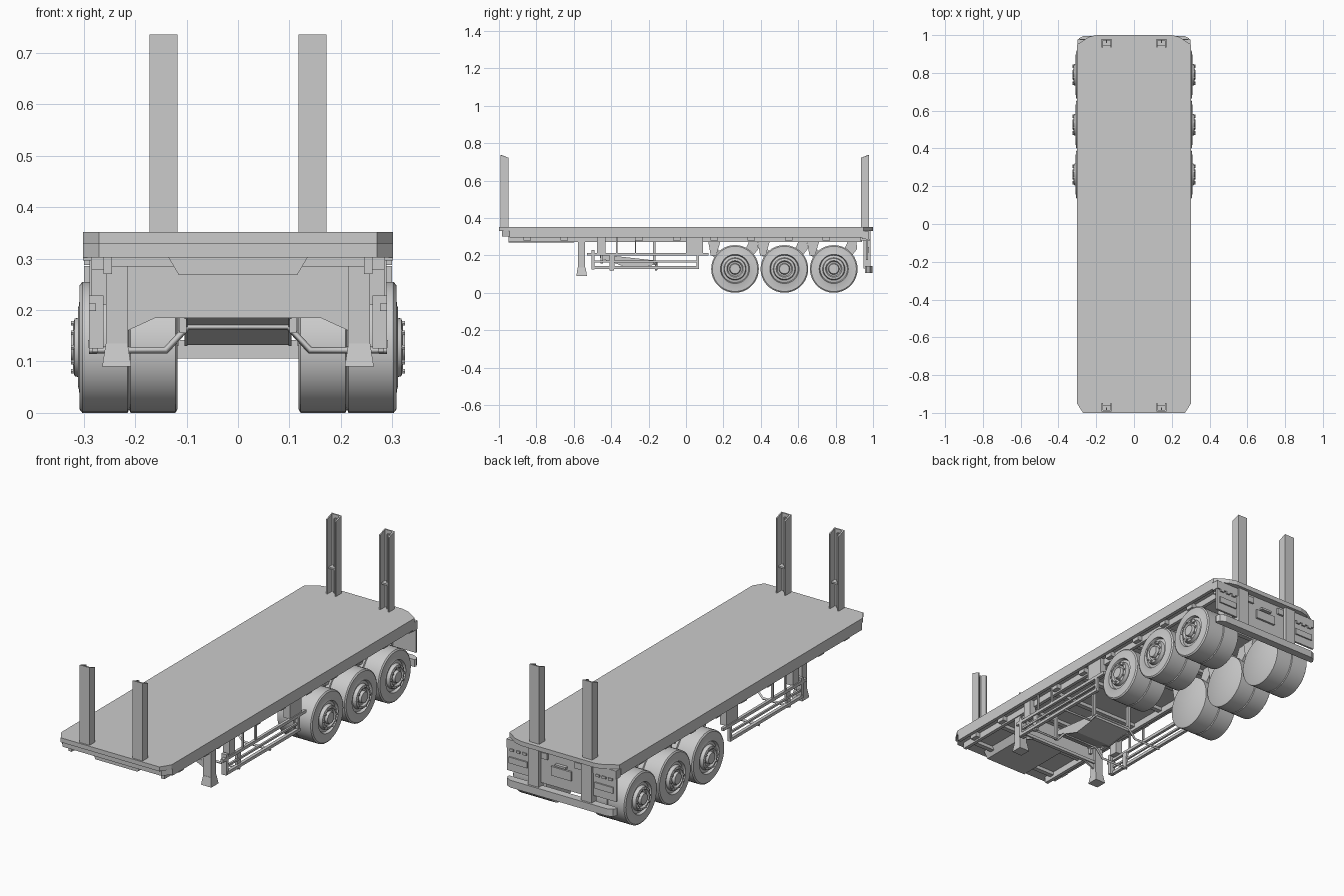
import bpy, bmesh, math
from mathutils import Vector, Matrix

if "Cube" in bpy.data.objects:
    bpy.data.objects.remove(bpy.data.objects["Cube"])


def finish(name, bm, smooth=False):
    bmesh.ops.recalc_face_normals(bm, faces=bm.faces[:])
    me = bpy.data.meshes.new(name)
    bm.to_mesh(me)
    bm.free()
    ob = bpy.data.objects.new(name, me)
    bpy.context.collection.objects.link(ob)
    if smooth:
        bpy.ops.object.select_all(action='DESELECT')
        ob.select_set(True)
        bpy.context.view_layer.objects.active = ob
        bpy.ops.object.shade_smooth_by_angle(angle=math.radians(35))
    return ob


def prism(name, pts, axis, a, b):
    """Extrude a 2D outline from a to b along an axis."""
    put = {'x': lambda p, t: (t, p[0], p[1]),
           'y': lambda p, t: (p[0], t, p[1]),
           'z': lambda p, t: (p[0], p[1], t)}[axis]
    bm = bmesh.new()
    lo = [bm.verts.new(put(p, a)) for p in pts]
    hi = [bm.verts.new(put(p, b)) for p in pts]
    bm.faces.new(lo)
    bm.faces.new(hi)
    for i in range(len(pts)):
        j = (i + 1) % len(pts)
        bm.faces.new((lo[i], lo[j], hi[j], hi[i]))
    return finish(name, bm)


def box(name, x0, x1, y0, y1, z0, z1):
    return prism(name, [(x0, y0), (x1, y0), (x1, y1), (x0, y1)], 'z', z0, z1)


def pair(name, x0, x1, y0, y1, z0, z1):
    for side, s in (("right", 1), ("left", -1)):
        box(f"{name}_{side}", *sorted((s * x0, s * x1)), y0, y1, z0, z1)


def pair_prism(name, pts, x0, x1):
    for side, s in (("right", 1), ("left", -1)):
        prism(f"{name}_{side}", pts, 'x', s * x0, s * x1)


def mirrored(half):
    return half + [(-x, y) for x, y in reversed(half)]


def bar(name, pts, r):
    """Square bar following a path."""
    cu = bpy.data.curves.new(name, 'CURVE')
    cu.dimensions = '3D'
    cu.bevel_depth = r
    cu.bevel_resolution = 0
    cu.use_fill_caps = True
    sp = cu.splines.new('POLY')
    sp.points.add(len(pts) - 1)
    for q, p in zip(sp.points, pts):
        q.co = (*p, 1)
    ob = bpy.data.objects.new(name, cu)
    bpy.context.collection.objects.link(ob)


# Deck: thick body, with thinner lips at both ends
prism("deck_body", mirrored([(0.27, -0.985), (0.302, -0.945), (0.302, 0.94)]), 'z', 0.302, 0.33)
prism("deck_top", mirrored([(0.27, -1.0), (0.302, -0.95), (0.302, 0.95),
                            (0.24, 0.99), (0.20, 1.0)]), 'z', 0.33, 0.352)
prism("front_coupling_plate", mirrored([(0.115, 0.268), (0.135, 0.302)]), 'y', -0.95, -0.6)

# Underframe rails and crossmembers
pair("underframe_rail", 0.245, 0.262, -0.95, 0.94, 0.27, 0.303)
pair("deck_edge_flange", 0.285, 0.302, -0.945, 0.94, 0.296, 0.303)
for i in range(10):
    y = -0.9 + i * 0.2
    box(f"crossmember_{i}", -0.25, 0.25, y - 0.012, y + 0.012, 0.285, 0.303)
    pair(f"lashing_hook_{i}", 0.262, 0.285, y + 0.03, y + 0.07, 0.278, 0.303)

# Channel stakes with their open side facing inward
for end, d in (("front", 1), ("rear", -1)):
    y0 = -0.992 if d > 0 else 0.979
    w, t, dp = 0.027, 0.007, 0.044
    for side, s in (("right", 1), ("left", -1)):
        c = s * 0.145
        u = [(c - w, y0), (c + w, y0), (c + w, y0 + d * dp), (c + w - t, y0 + d * dp),
             (c + w - t, y0 + d * t), (c - w + t, y0 + d * t),
             (c - w + t, y0 + d * dp), (c - w, y0 + d * dp)]
        ob = prism(f"{end}_stake_{side}", u, 'z', 0.33, 0.736)
        for v in ob.data.vertices:      # cut back the upper inner corner
            if v.co.z > 0.7 and abs(v.co.y - y0) > 0.03:
                v.co.z -= 0.015
        box(f"{end}_stake_web_{side}", c - w + t, c + w - t,
            *sorted((y0 + d * t, y0 + d * 0.035)), 0.475, 0.483)
        box(f"{end}_stake_rib_{side}", c - 0.003, c + 0.003,
            *sorted((y0 + d * t, y0 + d * 0.02)), 0.352, 0.72)

# Wheels: turned twin tyre, dished rim and hub
profile = [(0.118, 0), (0.118, 0.121), (0.122, 0.1275), (0.209, 0.1275), (0.212, 0.121),
           (0.215, 0.1275), (0.303, 0.1275), (0.308, 0.121), (0.309, 0.083), (0.311, 0.078),
           (0.298, 0.073), (0.301, 0.060), (0.318, 0.056), (0.321, 0.044), (0.312, 0.038),
           (0.312, 0.030), (0.325, 0.026), (0.325, 0)]


def wheel(name, s, y):
    bm = bmesh.new()
    vs = [bm.verts.new((s * x, y, 0.1275 + r)) for x, r in profile]
    es = [bm.edges.new(e) for e in zip(vs, vs[1:])]
    bmesh.ops.spin(bm, geom=vs + es, cent=(0, y, 0.1275), axis=(1, 0, 0),
                   angle=math.tau, steps=36)
    bmesh.ops.remove_doubles(bm, verts=bm.verts[:], dist=0.0003)
    for k in range(10):
        a = k * math.tau / 10
        p = Vector((s * 0.318, y + 0.049 * math.cos(a), 0.1275 + 0.049 * math.sin(a)))
        bmesh.ops.create_cone(bm, cap_ends=True, segments=6, radius1=0.005, radius2=0.005, depth=0.014,
                              matrix=Matrix.Translation(p) @ Matrix.Rotation(math.pi / 2, 4, 'Y'))
    finish(name, bm, True)


axles = (0.262, 0.526, 0.79)
for i, y in enumerate(axles):
    for side, s in (("right", 1), ("left", -1)):
        wheel(f"wheel_{i + 1}_{side}", s, y)
    # Trailing arms and hangers
    h = y - 0.115
    pair_prism(f"suspension_arm_{i}", [(h - 0.015, 0.205), (h + 0.02, 0.235), (y + 0.02, 0.15),
                                       (y, 0.115), (y - 0.02, 0.12)], 0.15, 0.19)
    pair_prism(f"hanger_{i}", [(h - 0.03, 0.285), (h - 0.015, 0.2), (h + 0.015, 0.2),
                               (h + 0.04, 0.285)], 0.14, 0.2)
    pair_prism(f"rear_link_{i}", [(y + 0.08, 0.285), (y + 0.02, 0.15), (y + 0.06, 0.15),
                                  (y + 0.125, 0.235), (y + 0.12, 0.285)], 0.145, 0.195)

# Landing legs with flared feet and a shaped cross plate
for side, s in (("right", 1), ("left", -1)):
    box(f"landing_leg_{side}", *sorted((s * 0.214, s * 0.257)), -0.578, -0.54, 0.12, 0.303)
    bm = bmesh.new()
    bmesh.ops.create_cone(bm, cap_ends=True, segments=4, radius1=0.040, radius2=0.030, depth=0.045,
                          matrix=Matrix.Translation((s * 0.236, -0.558, 0.1125)) @
                          Matrix.Rotation(math.pi / 4, 4, 'Z'))
    finish(f"landing_foot_{side}", bm)
prism("landing_leg_brace", mirrored([(0.12, 0.198), (0.132, 0.198), (0.215, 0.16),
                                     (0.257, 0.15), (0.257, 0.303)]), 'y', -0.562, -0.552)
box("landing_leg_shaft", -0.25, 0.25, -0.563, -0.545, 0.185, 0.2)

# Side guards
pair("guard_top_rail", 0.276, 0.29, -0.53, 0.12, 0.198, 0.213)
pair("guard_mid_rail", 0.278, 0.288, -0.5, 0.07, 0.162, 0.172)
pair("guard_bottom_rail", 0.276, 0.292, -0.5, 0.07, 0.127, 0.142)
pair("guard_front_post", 0.262, 0.29, -0.505, -0.488, 0.125, 0.228)
pair("guard_rear_post", 0.276, 0.29, 0.055, 0.07, 0.127, 0.213)
for i, y in enumerate((-0.37, -0.27)):
    pair(f"guard_hanger_{i}", 0.28, 0.289, y - 0.004, y + 0.004, 0.2, 0.303)
pair("guard_front_bracket", 0.25, 0.285, -0.475, -0.43, 0.21, 0.303)
pair("guard_rear_bracket", 0.25, 0.285, 0.0, 0.09, 0.21, 0.303)
pair_prism("guard_post_foot", [(-0.41, 0.2), (-0.38, 0.2), (-0.385, 0.118), (-0.41, 0.118)], 0.272, 0.284)

# Cranked cross bars and the sloping carrier tray
for i, y in enumerate((-0.4, -0.16)):
    half = [(0.29, 0.122), (0.14, 0.122), (0.098, 0.168)]
    bar(f"tray_crossbar_{i}", [(x, y, z) for x, z in mirrored(half)], 0.007)
prism("carrier_tray", [(-0.46, 0.192), (-0.3, 0.132), (-0.16, 0.15), (-0.16, 0.162),
                       (-0.3, 0.145), (-0.46, 0.202)], 'x', -0.098, 0.098)
pair_prism("tray_side", [(-0.46, 0.185), (-0.3, 0.13), (-0.16, 0.15), (-0.16, 0.172), (-0.46, 0.205)], 0.098, 0.104)
for i, y in enumerate((-0.45, -0.17)):
    pair(f"tray_support_{i}", 0.1, 0.114, y - 0.007, y + 0.007, 0.155, 0.29)

# Rear wall: side panels, centre panel, stake sockets
pair("rear_panel", 0.172, 0.3, 0.962, 0.972, 0.175, 0.286)
pair("rear_corner_panel", 0.172, 0.3, 0.94, 0.976, 0.288, 0.33)
box("rear_centre_panel", -0.118, 0.118, 0.958, 0.968, 0.16, 0.33)
pair("rear_stake_socket", 0.116, 0.174, 0.95, 0.986, 0.13, 0.345)
box("plate_holder", -0.055, 0.055, 0.968, 0.978, 0.215, 0.26)
box("plate_lamp", -0.03, 0.03, 0.968, 0.984, 0.268, 0.278)
pair("rear_lamp", 0.185, 0.285, 0.972, 0.979, 0.215, 0.245)
pair("rear_hinge", 0.075, 0.11, 0.968, 0.978, 0.285, 0.315)
for i, x in enumerate((0.19, 0.225, 0.26)):
    pair(f"panel_clip_{i}", x, x + 0.02, 0.97, 0.98, 0.276, 0.288)

# Underrun bumper with swept ends
prism("rear_bumper", mirrored([(0.255, 0.957), (0.295, 0.957), (0.3, 0.966),
                               (0.29, 0.984), (0.265, 0.996)]), 'z', 0.106, 0.142)
